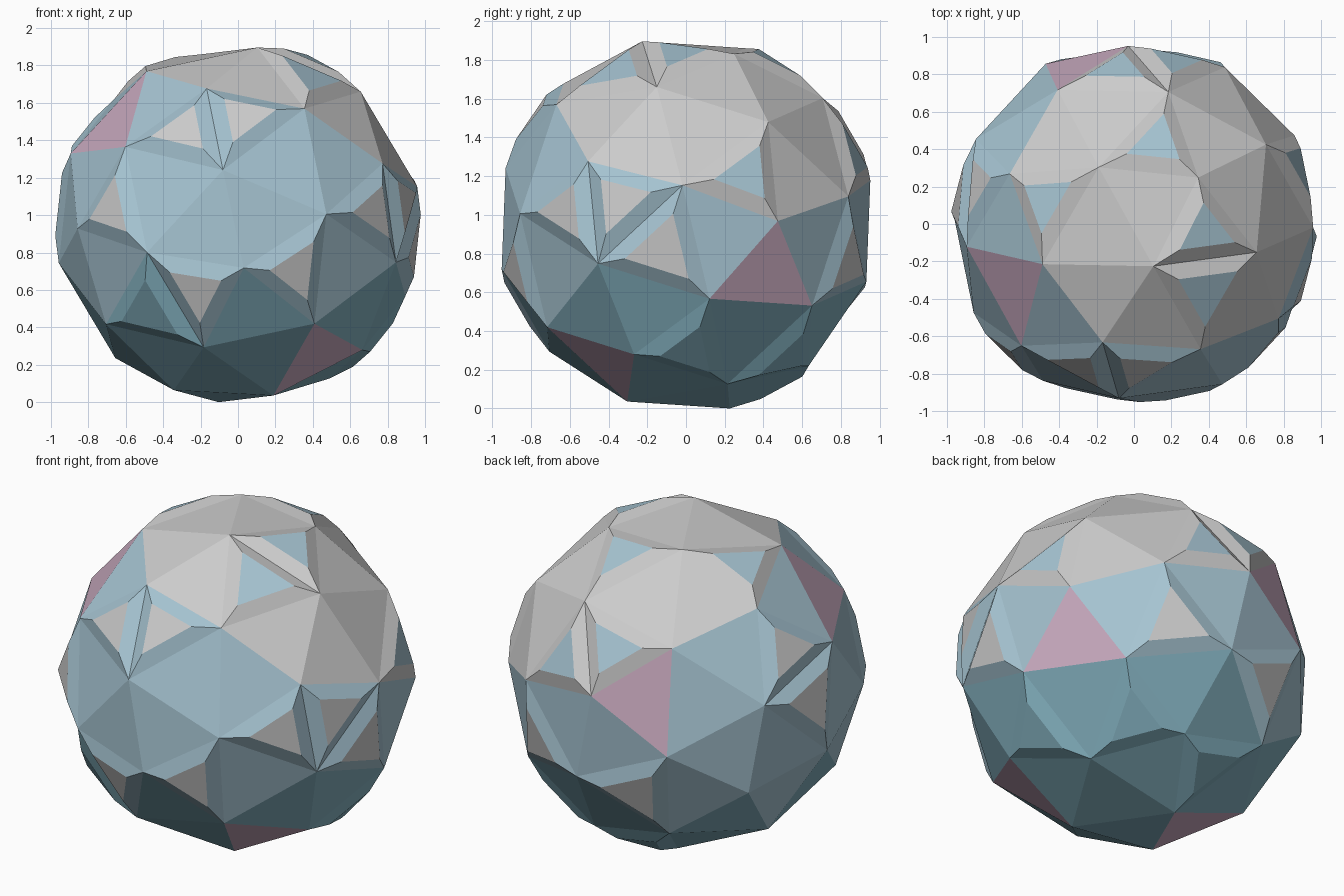
import bpy, bmesh
from mathutils import Vector, Matrix

if "Cube" in bpy.data.objects:
    bpy.data.objects.remove(bpy.data.objects["Cube"])


def frame(a, b, c):
    # orthonormal frame from one corner triple of the base solid
    n = (a + b + c).normalized()
    t = (a - n * a.dot(n)).normalized()
    return Matrix((t, n.cross(t), n)).transposed()


def material(name, rgb):
    m = bpy.data.materials.new(name)
    m.diffuse_color = (*rgb, 1)
    m.use_nodes = True
    m.node_tree.nodes["Principled BSDF"].inputs["Base Color"].default_value = m.diffuse_color
    return m


# orientation: one base triangle of the ball points at these directions
target = frame(Vector((.875, .484, .02)), Vector((.37, .21, .91)), Vector((.79, -.47, .34)))
base = bmesh.new()
bmesh.ops.create_icosphere(base, subdivisions=1, radius=1)
base.faces.ensure_lookup_table()
source = frame(*[v.co.copy() for v in base.faces[0].verts])
base.free()

# faceted ball
bm = bmesh.new()
bmesh.ops.create_icosphere(bm, subdivisions=2, radius=.98)
bmesh.ops.transform(bm, matrix=(target @ source.transposed()).to_4x4(), verts=bm.verts)
faces = list(bm.faces)


def nearest(d):
    d = Vector(d).normalized()
    return max(faces, key=lambda f: f.calc_center_median().normalized().dot(d))


# colours: grey cap, blue middle, teal underside, a few pink facets
GREY, BLUE, TEAL, PINK = range(4)
for f in faces:
    n = f.calc_center_median().normalized()
    cap = n.dot(Vector((.4, .25, .88)))
    f.material_index = GREY if cap > .4 else (BLUE if n.z > -.45 else TEAL)
for d in [(-.66, -.45, .58), (.8, .42, -.3), (.47, -.45, -.73),
          (-.36, .9, .1), (-.42, .18, -.89)]:
    nearest(d).material_index = PINK

# raised facets with sloping rims
plates = []
for d in [(.38, -.37, .77), (.38, -.06, .85), (.85, .3, .25), (.9, -.3, .03), (.9, -.11, -.13),
          (.78, -.55, 0), (.05, -.78, .55), (-.3, -.75, .5), (-.65, -.7, .15),
          (-.35, -.85, -.25), (.25, -.85, -.3), (-.47, .05, .82), (.17, .44, .84),
          (-.1, .78, .55), (-.88, -.02, .4), (.57, .55, -.55), (.42, .84, -.12),
          (-.5, -.6, -.6), (-.37, .83, .36), (.24, .86, .37), (-.13, .57, -.78),
          (-.42, .82, -.29), (.58, .03, -.76), (-1, .1, 0)]:
    f = nearest(d)
    if f not in plates and f.material_index != PINK:
        plates.append(f)
for f in plates:
    bmesh.ops.inset_individual(bm, faces=[f], thickness=.075, depth=.045, use_even_offset=True)
    f.material_index = BLUE if f.material_index == GREY else (GREY if f.material_index == BLUE else TEAL)

# stand on the floor
low = min(v.co.z for v in bm.verts)
bmesh.ops.translate(bm, vec=(0, 0, -low), verts=bm.verts)

mesh = bpy.data.meshes.new("faceted_ball")
bm.to_mesh(mesh)
bm.free()
for name, rgb in [("grey", (.75, .75, .75)), ("blue", (.38, .55, .64)),
                  ("teal", (.22, .42, .5)), ("pink", (.58, .4, .52))]:
    mesh.materials.append(material(name, rgb))
bpy.context.collection.objects.link(bpy.data.objects.new("faceted_ball", mesh))
